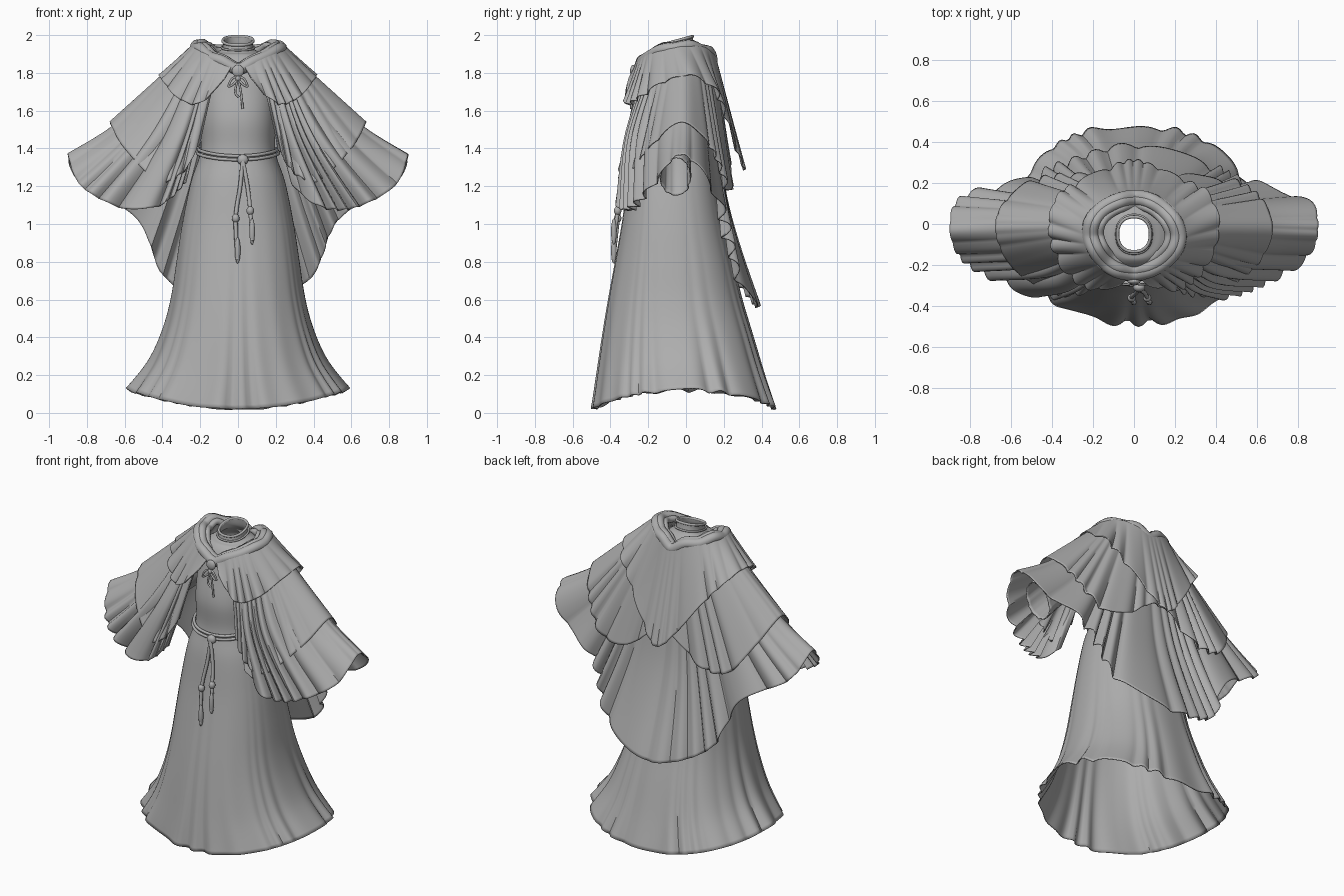
import bpy, math, random
from mathutils import Vector

random.seed(4)
if "Cube" in bpy.data.objects:
    bpy.data.objects.remove(bpy.data.objects["Cube"], do_unlink=True)

cloth = bpy.data.materials.new("grey_cloth")
cloth.use_nodes = True
cloth.diffuse_color = (0.42, 0.42, 0.42, 1)
cloth.node_tree.nodes["Principled BSDF"].inputs["Base Color"].default_value = cloth.diffuse_color


def finish(obj, angle=50):
    """Apply the cloth material and smooth shading."""
    obj.data.materials.clear()
    obj.data.materials.append(cloth)
    bpy.ops.object.select_all(action="DESELECT")
    obj.select_set(True)
    bpy.context.view_layer.objects.active = obj
    bpy.ops.object.shade_smooth_by_angle(angle=math.radians(angle))
    return obj


def spline(points, t, closed=False):
    """Catmull-Rom point at t in 0..1 along the points."""
    n = len(points)
    s = t * (n if closed else n - 1)
    i = int(s) if closed else min(int(s), n - 2)
    f = s - i
    pick = (lambda k: points[k % n]) if closed else (lambda k: points[max(0, min(n - 1, k))])
    a, b, c, d = (pick(i + k) for k in (-1, 0, 1, 2))
    return (b * 2 + (c - a) * f + (a * 2 - b * 5 + c * 4 - d) * f ** 2
            + (b * 3 - a - c * 3 + d) * f ** 3) / 2


def pleats(count, sharp=0.8, calm=0.0):
    """Rounded folds with tight creases, unevenly spaced; calm flattens them over the arms."""
    waves = [(k, random.uniform(0, math.tau), random.uniform(0.2, 0.5)) for k in (2, 3, 5, 7)]

    def fold(u):
        shift = sum(a * math.sin(math.tau * k * u + p) for k, p, a in waves)
        size = 0.75 + 0.25 * math.sin(math.tau * 4 * u + waves[0][1])
        size *= 1 - calm * abs(math.sin(math.tau * u)) ** 8
        return (abs(math.sin(math.pi * (count * u + shift))) ** sharp - 0.5) * size
    return fold


def loft(name, curves, nu, nv, fold, amp, power=1.5, offset=0, closed=False, thick=0.006):
    """Sheet of cloth through a stack of curves, folded along its normal."""
    cols = []
    for i in range(nu):
        u = i / (nu if closed else nu - 1)
        rail = [spline(c, u, closed) for c in curves]
        cols.append([spline(rail, j / (nv - 1)) for j in range(nv)])
    verts = []
    for i in range(nu):
        left = cols[i - 1] if closed or i else cols[i]
        right = cols[(i + 1) % nu] if closed or i < nu - 1 else cols[i]
        for j in range(nv):
            du = right[j] - left[j]
            dv = cols[i][min(j + 1, nv - 1)] - cols[i][max(j - 1, 0)]
            t = j / (nv - 1)
            push = offset + amp * t ** power * fold(i / nu)
            verts.append(cols[i][j] + dv.cross(du).normalized() * push)
    faces = []
    for i in range(nu if closed else nu - 1):
        k = (i + 1) % nu
        for j in range(nv - 1):
            faces.append((i * nv + j, i * nv + j + 1, k * nv + j + 1, k * nv + j))
    mesh = bpy.data.meshes.new(name)
    mesh.from_pydata(verts, [], faces)
    obj = bpy.data.objects.new(name, mesh)
    bpy.context.collection.objects.link(obj)
    solid = obj.modifiers.new("cloth_thickness", "SOLIDIFY")
    solid.thickness = thick
    return finish(obj)


def mirrored(half):
    """Extend a left half, front to back, round to the right front."""
    pts = [Vector(p) for p in half]
    return pts + [Vector((-p.x, p.y, p.z)) for p in reversed(pts[:-1])]


def tube(name, points, radius, closed=False):
    """Cord through a list of points."""
    steps = 12 * len(points)
    curve = bpy.data.curves.new(name, "CURVE")
    curve.dimensions = "3D"
    curve.bevel_depth = radius
    curve.bevel_resolution = 3
    curve.use_fill_caps = True
    line = curve.splines.new("POLY")
    line.points.add(steps - 1)
    line.use_cyclic_u = closed
    pts = [Vector(p) for p in points]
    for i, p in enumerate(line.points):
        p.co = (*spline(pts, i / (steps if closed else steps - 1), closed), 1)
    temp = bpy.data.objects.new(name, curve)
    bpy.context.collection.objects.link(temp)
    mesh = bpy.data.meshes.new_from_object(temp.evaluated_get(bpy.context.evaluated_depsgraph_get()))
    bpy.data.objects.remove(temp)
    obj = bpy.data.objects.new(name, mesh)
    bpy.context.collection.objects.link(obj)
    return finish(obj)


def ball(name, centre, scale):
    bpy.ops.mesh.primitive_uv_sphere_add(segments=16, ring_count=10, location=centre)
    obj = bpy.context.object
    obj.name, obj.scale = name, scale
    return finish(obj)


def ring(z, rx, front, back, lift=0, tilt=0, count=32):
    """Squarish oval body section; lift raises the sides and tilt raises the back."""
    out = []
    for i in range(count):
        a = math.tau * i / count
        s, c = (math.copysign(abs(v) ** 0.88, v) for v in (math.sin(a), -math.cos(a)))
        out.append(Vector((rx * s, (front + back) / 2 + (back - front) / 2 * c,
                           z + lift * s * s + tilt * c)))
    return out


# Gown: collar, shoulders, bodice and flared skirt
gown_rows = [
    (1.97, .078, -.135, .035, 0, .023), (1.925, .085, -.145, .045, 0, .015),
    (1.895, .14, -.18, .08), (1.84, .195, -.215, .11), (1.7, .2, -.25, .12),
    (1.55, .2, -.28, .13), (1.38, .2, -.275, .13), (1.22, .25, -.31, .16),
    (1.0, .295, -.34, .2), (.8, .325, -.375, .25), (.6, .355, -.41, .3),
    (.4, .4, -.44, .36, .03), (.2, .47, -.465, .42, .07), (.02, .58, -.485, .48, .1)]
loft("gown", [ring(*r) for r in gown_rows], 200, 70, pleats(18, 1.2), .04, 7, closed=True)
tube("neck_band", ring(1.97, .08, -.135, .035, 0, .023, 16), .008, True)
tube("neck_seam", ring(1.935, .086, -.145, .045, 0, .015, 16), .006, True)


def yoke(start):
    """Half ring around the shoulders, from a start angle beside the front to the back."""
    angles = [start + (math.pi - start) * i / 8 for i in range(9)]
    return mirrored([(.225 * math.sin(a), -.055 - .195 * math.cos(a),
                      1.845 + .09 * math.sin(a) - .025 * math.cos(a)) for a in angles])


# Cape layers hang from the yoke
long_mid = [(.205, -.265, 1.52), (.27, -.31, 1.48), (.37, -.28, 1.47), (.52, -.16, 1.51),
            (.61, -.02, 1.56), (.53, .1, 1.5), (.38, .16, 1.35), (.23, .19, 1.2), (0, .21, 1.15)]
long_hem = [(.28, -.32, 1.22), (.41, -.35, 1.1), (.6, -.29, 1.08), (.83, -.18, 1.2),
            (.9, -.03, 1.37), (.84, .13, 1.22), (.53, .2, 1.02), (.37, .28, .7), (0, .385, .56)]
middle_hem = [(.21, -.3, 1.42), (.29, -.33, 1.27), (.42, -.3, 1.22), (.6, -.18, 1.4),
              (.67, -.02, 1.53), (.61, .12, 1.4), (.46, .2, 1.2), (.26, .22, 1.2), (0, .21, 1.36)]
short_hem = [(.06, -.28, 1.76), (.2, -.3, 1.63), (.31, -.23, 1.66), (.38, -.11, 1.74),
             (.4, .02, 1.77), (.36, .13, 1.71), (.27, .18, 1.6), (.14, .24, 1.42), (0, .29, 1.28)]
long_pleats, middle_pleats = pleats(34, calm=.75), pleats(28, calm=.8)
loft("long_cape", [yoke(.45), mirrored(long_mid), mirrored(long_hem)], 360, 36, long_pleats, .07, 1.2)
loft("middle_cape", [yoke(.45), mirrored(middle_hem)], 320, 26, middle_pleats, .045, 1.2, .014)
loft("shoulder_cape", [yoke(.13), mirrored(short_hem)], 280, 20, pleats(24), .032, 1.3, .022)

# Rolled cowl: two loose rolls and an inner fold
for name, scale, rise, radius in (("cowl_outer", .98, 0, .032), ("cowl_middle", .88, .008, .028),
                                  ("cowl_inner", .73, 0, .02)):
    tube(name, [((p.x + .008 * math.sin(5 * k)) * scale, (p.y + .05) * scale - .05,
                 p.z + rise + .008 * math.sin(3 * k)) for k, p in enumerate(yoke(0)[:-1])], radius, True)

# Narrow inner sleeves
for side, word in ((1, "left"), (-1, "right")):
    rows = []
    for x, z, r in ((.17, 1.74, .09), (.4, 1.54, .09), (.58, 1.38, .095), (.7, 1.25, .1)):
        loop = []
        for k in range(16):
            a = -side * math.tau * k / 16
            loop.append(Vector((side * (x + .6 * r * math.sin(a)), -.055 + .82 * r * math.cos(a),
                                z + r * math.sin(a))))
        rows.append(loop)
    loft(word + "_inner_sleeve", rows, 40, 16, pleats(6), .012, closed=True)

# Clasp, bow and ties
ball("clasp", (0, -.28, 1.81), (.032, .016, .032))
for side, word in ((1, "left"), (-1, "right")):
    tube(word + "_bow_loop", [(0, -.285, 1.775), (side * .03, -.295, 1.77), (side * .05, -.295, 1.73),
                              (side * .025, -.295, 1.74)], .006, True)
    tube(word + "_tie", [(0, -.285, 1.775), (side * .015, -.29, 1.7),
                         (.015 + side * .01, -.29, 1.64 - side * .03)], .006)
ball("bow_knot", (0, -.29, 1.77), (.014, .012, .014))

# Rope belt with hanging knotted ends
for name, drop in (("belt_upper", 0), ("belt_lower", .02)):
    tube(name, ring(1.375 - drop, .208 + drop / 3, -.29 - drop / 3, .14, .02, .015, 16), .009, True)
ball("belt_knot", (.025, -.31, 1.34), (.03, .022, .028))
for name, x, knot, end in (("right", -.002, 1.03, .79), ("left", .075, 1.07, .89)):
    tube(name + "_rope_end", [(.025, -.32, 1.34), ((x + .025) / 2, -.335, 1.2),
                              (x - .01, -.36, knot), (x, -.385, end + .02)], .011)
    ball(name + "_rope_knot", (x - .01, -.362, knot), (.02, .02, .024))
    ball(name + "_tassel", (x, -.382, end + .07), (.015, .015, .07))
